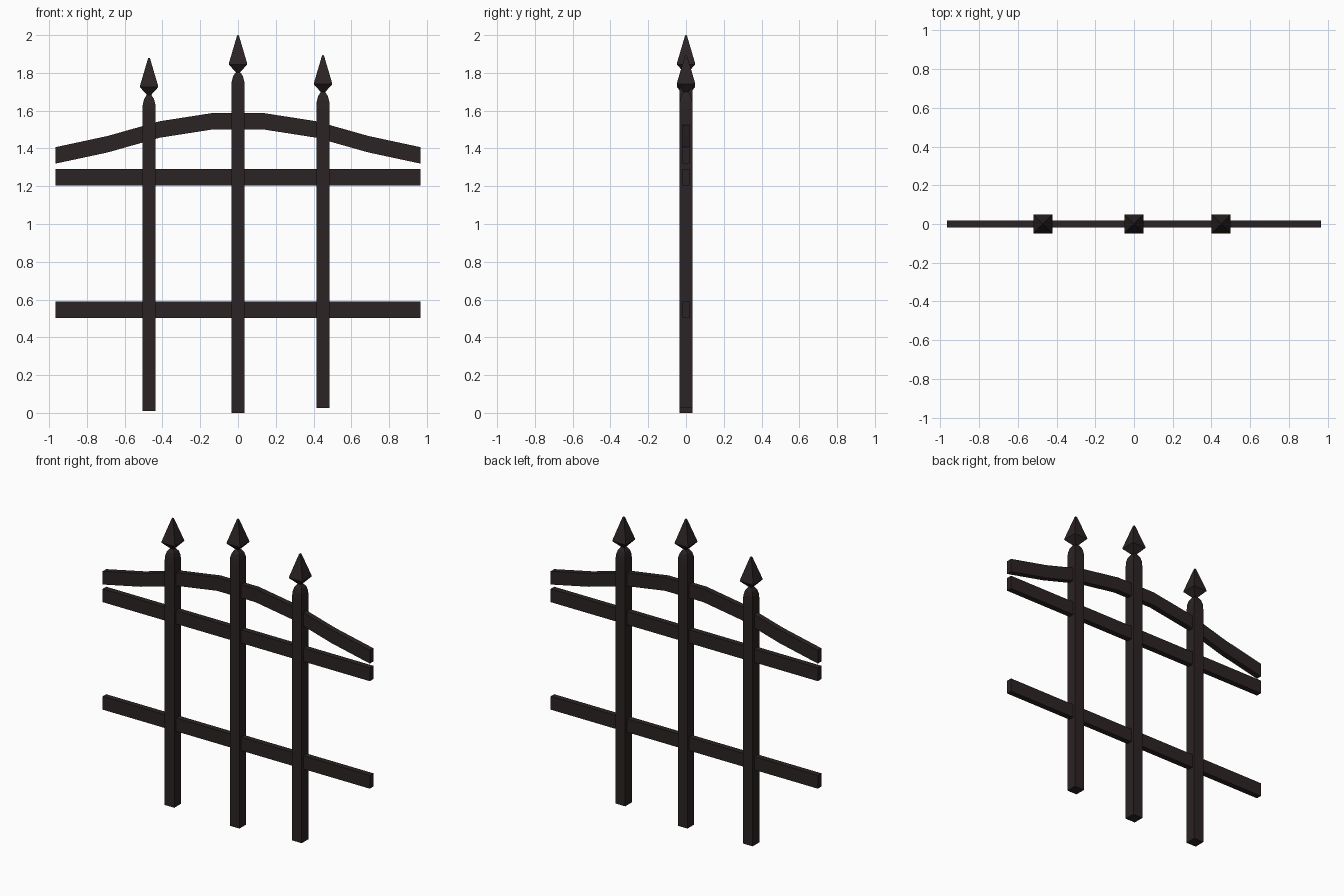
import bpy, bmesh

if "Cube" in bpy.data.objects:
    bpy.data.objects.remove(bpy.data.objects["Cube"])

iron = bpy.data.materials.new("dark iron brown")
iron.diffuse_color = (0.025, 0.017, 0.017, 1)
iron.use_nodes = True
iron.node_tree.nodes["Principled BSDF"].inputs["Base Color"].default_value = iron.diffuse_color


def make_object(name, bm):
    bmesh.ops.recalc_face_normals(bm, faces=bm.faces)
    mesh = bpy.data.meshes.new(name)
    bm.to_mesh(mesh)
    bm.free()
    mesh.materials.append(iron)
    obj = bpy.data.objects.new(name, mesh)
    bpy.context.collection.objects.link(obj)
    return obj


def loft(name, rings):
    """Join rings of four points into a closed solid."""
    bm = bmesh.new()
    loops = [[bm.verts.new(p) for p in ring] for ring in rings]
    for a, b in zip(loops, loops[1:]):
        for i in range(4):
            j = (i + 1) % 4
            bm.faces.new((a[i], a[j], b[j], b[i]))
    bm.faces.new(loops[0])
    bm.faces.new(loops[-1])
    return make_object(name, bm)


def square_stack(name, x, profile):
    """Square section solid from (half width, height) pairs."""
    return loft(name, [[(x + sx * r, sy * r, z) for sx, sy in
                        ((-1, -1), (1, -1), (1, 1), (-1, 1))] for r, z in profile])


def rail(name, points, half_depth=0.018, height=0.087):
    """Flat bar following (x, lower edge z) points."""
    return loft(name, [[(x, -half_depth, z), (x, half_depth, z),
                        (x, half_depth, z + height), (x, -half_depth, z + height)]
                       for x, z in points])


# Upright posts with rounded shoulders and spear finials
for side, x, bottom, tip in (("left", -0.471, 0.01, 1.88),
                             ("centre", 0.0, 0.0, 2.0),
                             ("right", 0.45, 0.025, 1.895)):
    square_stack(side + "_post", x, [(0.035, bottom), (0.035, tip - 0.28),
                                     (0.033, tip - 0.245), (0.026, tip - 0.218),
                                     (0.014, tip - 0.199)])
    square_stack(side + "_spear_finial", x, [(0.014, tip - 0.199), (0.011, tip - 0.205 + 0.008),
                                             (0.049, tip - 0.155), (0.047, tip - 0.145),
                                             (0.006, tip - 0.006), (0.003, tip)])

# Straight rails
for name, z in (("lower_rail", 0.503), ("upper_rail", 1.205)):
    rail(name, [(-0.965, z), (0.965, z)])

# Arched top rail, mirrored about the centre
half = [(0.138, 1.50), (0.414, 1.457), (0.69, 1.379), (0.965, 1.32)]
rail("arched_rail", [(-x, z) for x, z in reversed(half)] + half)
